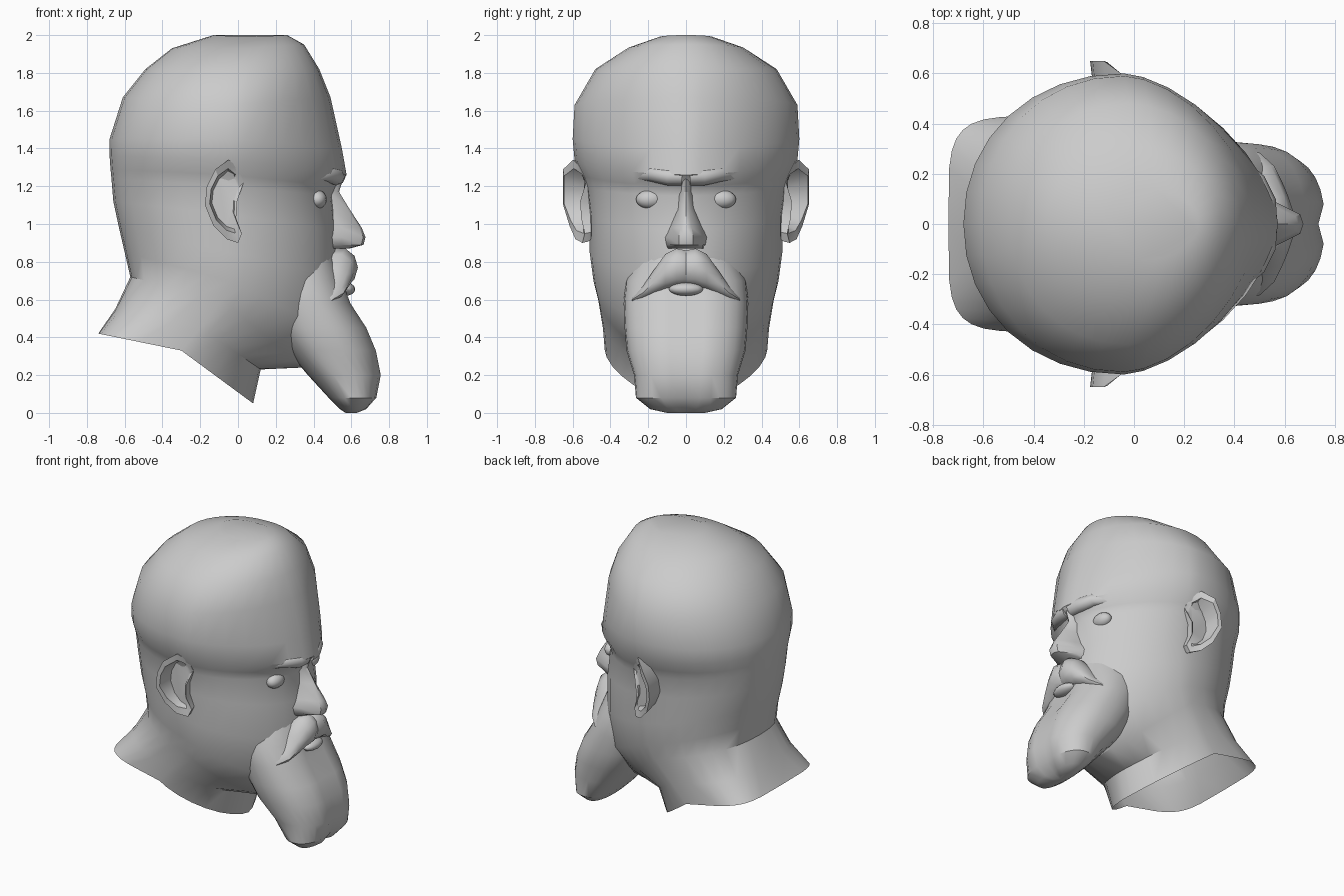
import bpy, bmesh, math
from mathutils import Vector

if "Cube" in bpy.data.objects:
    bpy.data.objects.remove(bpy.data.objects["Cube"])


def finish(name, bm, angle=35):
    bmesh.ops.recalc_face_normals(bm, faces=bm.faces)
    me = bpy.data.meshes.new(name)
    bm.to_mesh(me)
    bm.free()
    ob = bpy.data.objects.new(name, me)
    bpy.context.collection.objects.link(ob)
    bpy.ops.object.select_all(action='DESELECT')
    ob.select_set(True)
    bpy.context.view_layer.objects.active = ob
    bpy.ops.object.shade_smooth_by_angle(angle=math.radians(angle))
    return ob


def loft(name, rings, start=True, end=True, angle=35):
    bm = bmesh.new()
    rows = [[bm.verts.new(p) for p in r] for r in rings]
    n = len(rows[0])
    for a, b in zip(rows, rows[1:]):
        for i in range(n):
            j = (i + 1) % n
            bm.faces.new((a[i], a[j], b[j], b[i]))
    if start:
        bm.faces.new(rows[0])
    if end:
        bm.faces.new(rows[-1])
    return finish(name, bm, angle)


def power(v, n):
    return math.copysign(abs(v) ** (2 / n), v)


def ring(back, mid, front, w, nb, nf, count=32):
    """Closed ring through back (x,z), widest mid (x,z) and front (x,z)."""
    pts = []
    for i in range(count):
        t = 2 * math.pi * i / count
        c, s = math.cos(t), math.sin(t)
        if abs(c) < 1e-6:
            c = 0
        n, end = (nf, front) if c >= 0 else (nb, back)
        u = abs(power(c, n))
        pts.append((mid[0] + (end[0] - mid[0]) * u, w * power(s, n),
                    mid[1] + (end[1] - mid[1]) * u))
    return pts


# Skull, face and open neck: back, mid, front, half width, roundness
sections = [
    ((-.74, .42), (-.30, .33), (.08, .05), .43, 5, 1.6),
    ((-.65, .55), (-.2, .45), (.12, .23), .44, 3, 1.6),
    ((-.57, .72), (-.08, .60), (.34, .24), .465, 2.3, 1.5),
    ((-.60, .85), (-.05, .70), (.52, .42), .49, 2.1, 1.6),
    ((-.63, .98), (-.05, .85), (.53, .72), .51, 2.1, 1.75),
    ((-.66, 1.12), (-.05, 1.05), (.52, .97), .51, 2.1, 1.8),
    ((-.67, 1.24), (-.05, 1.20), (.50, 1.15), .53, 2.1, 1.7),
    ((-.675, 1.29), (-.05, 1.26), (.52, 1.20), .55, 2.1, 1.65),
    ((-.68, 1.36), (-.05, 1.34), (.575, 1.26), .59, 2.1, 1.6),
    ((-.68, 1.45), (-.04, 1.45), (.55, 1.40), .60, 2.1, 1.6),
    ((-.61, 1.67), (-.04, 1.63), (.49, 1.67), .59, 2.1, 1.7),
    ((-.49, 1.82), (-.02, 1.82), (.43, 1.82), .48, 2.1, 1.9),
    ((-.35, 1.93), (.0, 1.93), (.35, 1.95), .31, 2, 2),
    ((-.13, 2.0), (.05, 1.99), (.26, 2.0), .14, 2, 2),
]
loft("head", [ring(*s) for s in sections], start=False)

# Long beard growing out of the cheeks: z, back x, widest x, front x, half width
beard = []
for z, xb, m, xf, w in [(.86, .15, .25, .50, .25), (.70, .15, .30, .555, .32),
                        (.58, .15, .36, .60, .33), (.45, .18, .42, .685, .325),
                        (.33, .26, .48, .735, .315), (.2, .37, .56, .76, .275),
                        (.08, .48, .60, .735, .265), (.02, .54, .61, .68, .19),
                        (0, .57, .6, .63, .1)]:
    r = ring((xb, z), (m, z), (xf, z), w, 2.4, 2.4, 28)
    r[0] = (r[0][0] - .025, r[0][1], z)
    beard.append(r)
loft("beard", beard)

# Nose: bridge to tip to nostril base
nose = []
for z, xr, w in [(1.25, .56, .045), (1.17, .535, .035), (1.08, .59, .045),
                 (.98, .655, .075), (.93, .675, .095), (.89, .665, .09)]:
    xs = .55 if z < 1 else .49
    nose.append([(.42, -w * 1.4, z), (xs, -w, z), (xr - .012, -w * .4, z), (xr, 0, z),
                 (xr - .012, w * .4, z), (xs, w, z), (.42, w * 1.4, z)])
nose.append([(.42, -.1, .87), (.53, -.09, .87), (.58, -.03, .87), (.59, 0, .87),
             (.58, .03, .87), (.53, .09, .87), (.42, .1, .87)])
loft("nose", nose, angle=40)


def tube(name, path, count=10):
    """Elliptical sections across y: y, x, z, radius x, radius z."""
    rings = []
    for y, x, z, rx, rz in path:
        rings.append([(x + rx * math.cos(2 * math.pi * i / count), y,
                       z + rz * math.sin(2 * math.pi * i / count)) for i in range(count)])
    loft(name, rings, angle=50)


def ball(name, loc, size):
    bm = bmesh.new()
    bmesh.ops.create_uvsphere(bm, u_segments=16, v_segments=10, radius=1)
    bmesh.ops.scale(bm, vec=Vector(size), verts=bm.verts)
    bmesh.ops.translate(bm, vec=Vector(loc), verts=bm.verts)
    finish(name, bm)


# Ear outline (x, z)
outline = [(-.05, 1.34), (-.12, 1.29), (-.165, 1.20), (-.175, 1.10), (-.13, .99), (-.06, .92),
           (.0, .90), (.02, .95), (-.01, 1.03), (-.005, 1.12), (.03, 1.22), (.0, 1.30)]


def ear_ring(scale, fy, side):
    cx, cz = -.06, 1.13
    return [(cx + (x - cx) * scale, side * fy(x, z), cz + (z - cz) * scale) for x, z in outline]


def rim(x, z):
    return .53 + .12 * min(1, max(0, (.03 - x) / .14)) * (1 if z > 1.05 else .72)


for side, label in ((1, "left"), (-1, "right")):
    loft(label + "_ear", [ear_ring(.8, lambda x, z: .46, side),
                          ear_ring(.97, lambda x, z: rim(x, z) - .03, side),
                          ear_ring(1, rim, side),
                          ear_ring(.78, lambda x, z: rim(x, z) - .005, side),
                          ear_ring(.68, lambda x, z: .54, side)], angle=30)
    # Moustache half
    tube(label + "_moustache", [(0, .53, .765, .085, .10),
                                (side * .05, .54, .77, .095, .105),
                                (side * .11, .52, .745, .095, .10),
                                (side * .17, .50, .69, .09, .07),
                                (side * .23, .485, .635, .075, .035),
                                (side * .285, .47, .60, .03, .012)])
    # Brow ridge
    tube(label + "_brow", [(side * .02, .52, 1.25, .05, .045),
                           (side * .10, .515, 1.25, .05, .045),
                           (side * .19, .47, 1.265, .05, .04),
                           (side * .27, .40, 1.26, .03, .03)], 8)
    ball(label + "_eye", (.42, side * .19, 1.13), (.05, .075, .05))

# Lower lip under the moustache
ball("lower_lip", (.57, 0, .655), (.05, .09, .035))
